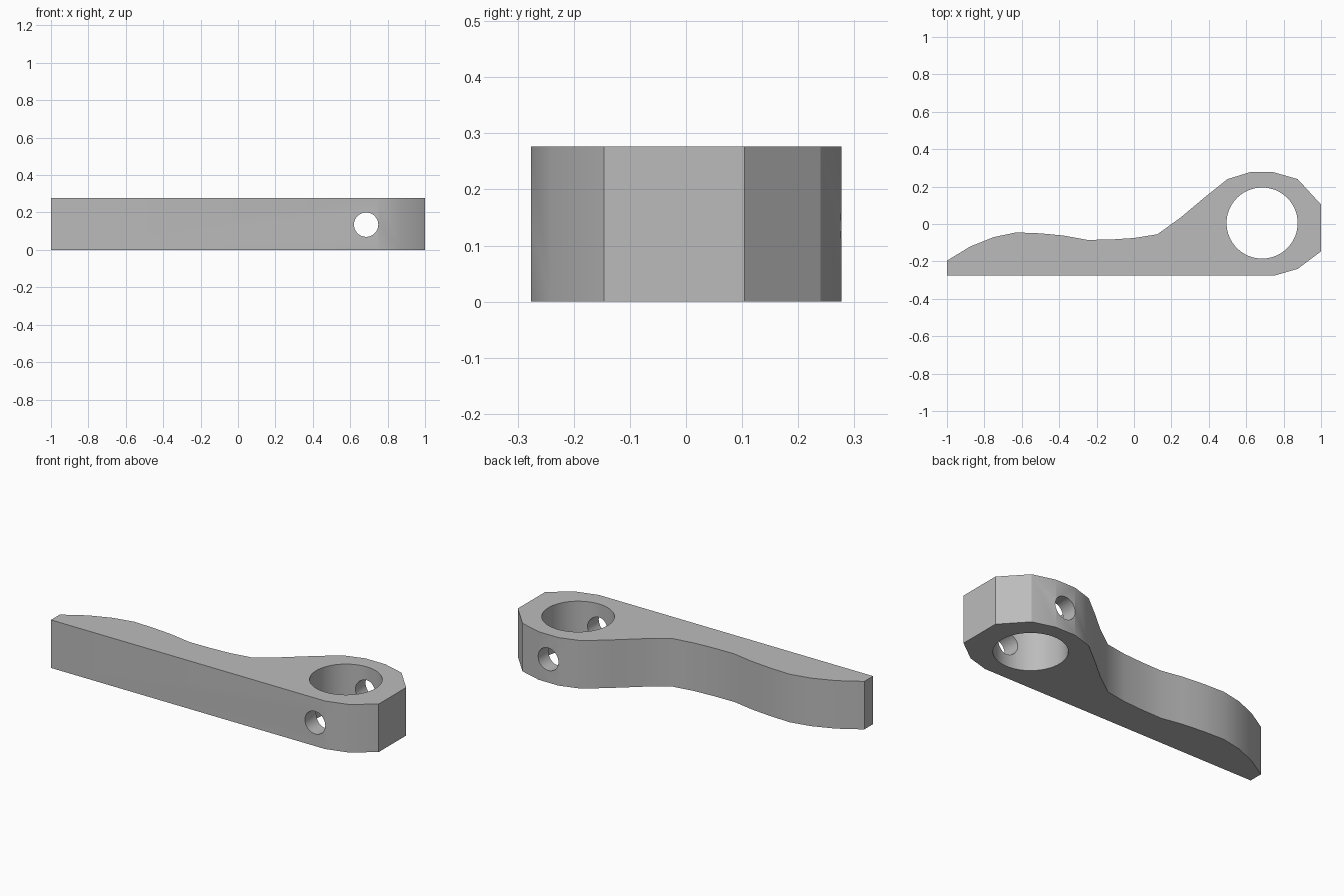
import bpy, bmesh, math

cube = bpy.data.objects.get("Cube")
if cube:
    bpy.data.objects.remove(cube, do_unlink=True)

HEIGHT = 0.277
RING_X = 0.685

# Outline of the lever seen from above, counter-clockwise
OUTLINE = [
    (-1, -0.276), (0.75, -0.276), (0.875, -0.24), (1, -0.146),
    (1, 0.104), (0.875, 0.24), (0.745, 0.277), (0.62, 0.277),
    (0.5, 0.24), (0.375, 0.14), (0.25, 0.035), (0.125, -0.055),
    (0, -0.075), (-0.125, -0.083), (-0.25, -0.085), (-0.375, -0.062),
    (-0.5, -0.05), (-0.63, -0.045), (-0.75, -0.07), (-0.875, -0.12),
    (-1, -0.196),
]

grey = bpy.data.materials.new("plain grey")
grey.use_nodes = True
colour = (0.5, 0.5, 0.5, 1)
grey.diffuse_color = colour
grey.node_tree.nodes["Principled BSDF"].inputs["Base Color"].default_value = colour


def extrude_outline(name, points, height):
    bm = bmesh.new()
    base = bm.faces.new([bm.verts.new((x, y, 0)) for x, y in points])
    top = bmesh.ops.extrude_face_region(bm, geom=[base])["geom"]
    verts = [v for v in top if isinstance(v, bmesh.types.BMVert)]
    bmesh.ops.translate(bm, verts=verts, vec=(0, 0, height))
    bmesh.ops.recalc_face_normals(bm, faces=bm.faces)
    mesh = bpy.data.meshes.new(name)
    bm.to_mesh(mesh)
    bm.free()
    obj = bpy.data.objects.new(name, mesh)
    bpy.context.collection.objects.link(obj)
    mesh.materials.append(grey)
    return obj


def drill(target, name, radius, location, rotation=(0, 0, 0)):
    bpy.ops.mesh.primitive_cylinder_add(vertices=64, radius=radius, depth=1,
                                        location=location, rotation=rotation)
    cutter = bpy.context.object
    cutter.name = name
    cutter.data.materials.append(grey)
    mod = target.modifiers.new(name, "BOOLEAN")
    mod.operation = "DIFFERENCE"
    mod.solver = "EXACT"
    mod.object = cutter
    bpy.ops.object.select_all(action="DESELECT")
    target.select_set(True)
    bpy.context.view_layer.objects.active = target
    bpy.ops.object.modifier_apply(modifier=name)
    bpy.data.objects.remove(cutter, do_unlink=True)


# Lever body with the large ring hole and the cross pin hole
lever = extrude_outline("lever_arm", OUTLINE, HEIGHT)
drill(lever, "ring_hole", 0.19, (RING_X, 0.005, HEIGHT / 2))
drill(lever, "pin_hole", 0.065, (RING_X, 0, 0.135), (math.pi / 2, 0, 0))
bpy.ops.object.shade_smooth_by_angle(angle=math.radians(29))
